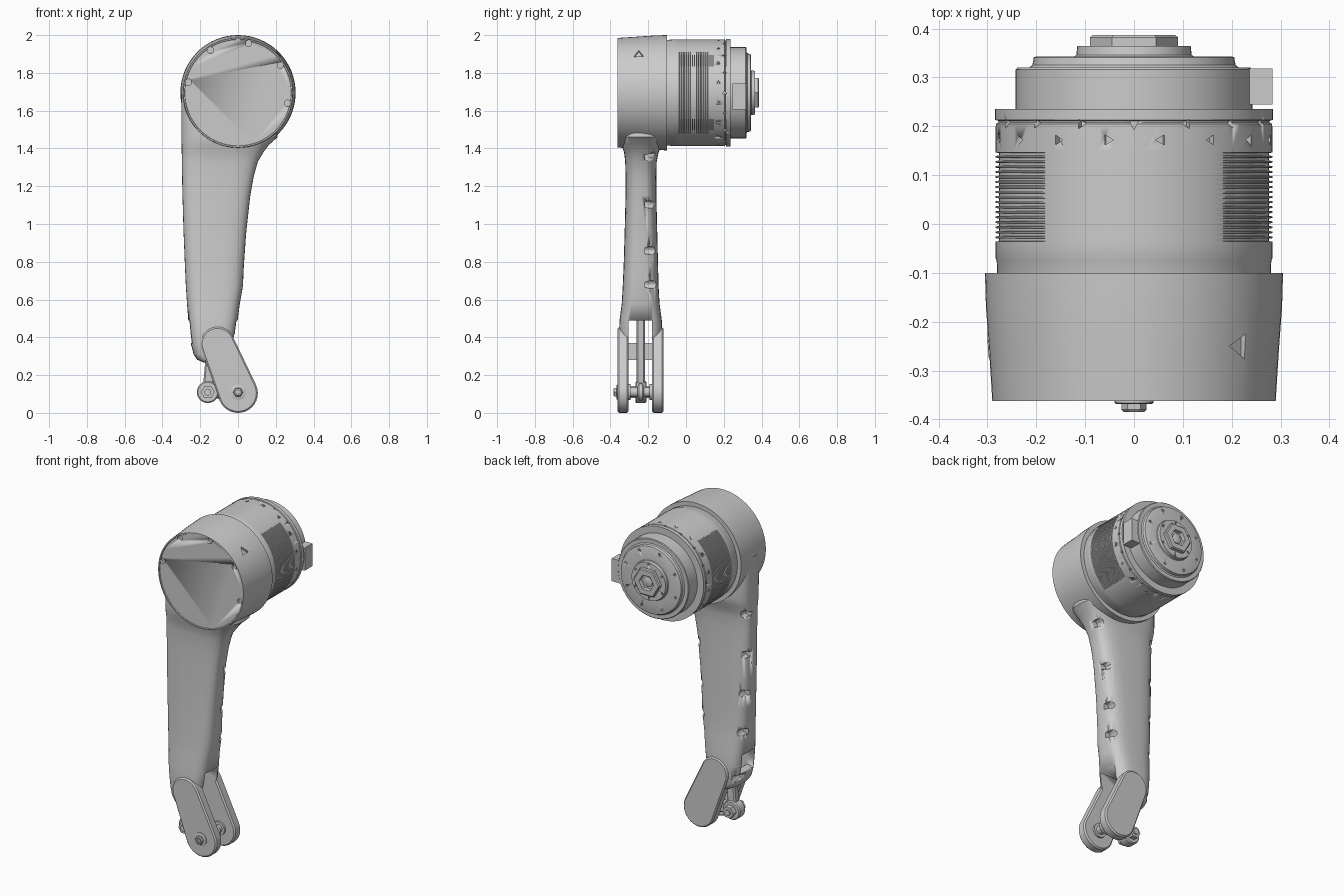
import bpy, bmesh, math
from mathutils import Vector, Matrix

if "Cube" in bpy.data.objects:
    bpy.data.objects.remove(bpy.data.objects["Cube"])

CZ = 1.695  # height of the drum axis


def finish(name, bm, angle=30):
    bmesh.ops.recalc_face_normals(bm, faces=bm.faces)
    me = bpy.data.meshes.new(name)
    bm.to_mesh(me)
    bm.free()
    ob = bpy.data.objects.new(name, me)
    bpy.context.collection.objects.link(ob)
    bpy.ops.object.select_all(action='DESELECT')
    ob.select_set(True)
    bpy.context.view_layer.objects.active = ob
    bpy.ops.object.shade_smooth_by_angle(angle=math.radians(angle))
    return ob


def skin(name, rings, angle=30):
    """Join equal-length rings of points and cap both ends."""
    bm = bmesh.new()
    vs = [[bm.verts.new(p) for p in ring] for ring in rings]
    n = len(vs[0])
    for a, b in zip(vs, vs[1:]):
        for i in range(n):
            j = (i + 1) % n
            bm.faces.new((a[i], a[j], b[j], b[i]))
    bm.faces.new(vs[0])
    bm.faces.new(vs[-1])
    return finish(name, bm, angle)


def lathe(name, profile, cx=0, cz=CZ, segs=48, turn=0):
    """Revolve (radius, y) about a y-parallel axis; a third value is a flank groove depth."""
    rings = []
    for r, y, *g in profile:
        ring = []
        for i in range(segs):
            t = turn + math.tau * i / segs
            rr = r - (g[0] if g and abs(math.cos(t)) > 0.67 else 0)
            ring.append((cx + rr * math.cos(t), y, cz + rr * math.sin(t)))
        rings.append(ring)
    return skin(name, rings)


def capsule(name, p0, r0, p1, r1, y0, y1, bevel=0.008):
    a = math.atan2(p1[1] - p0[1], p1[0] - p0[0])
    out = []
    for (x, z), r, s in ((p1, r1, -0.5), (p0, r0, 0.5)):
        for i in range(17):
            t = a + math.pi * (s + i / 16)
            out.append((x, z, r, t))

    def ring(y, inset):
        return [(x + (r - inset) * math.cos(t), y, z + (r - inset) * math.sin(t)) for x, z, r, t in out]
    return skin(name, [ring(y0, bevel), ring(y0 + bevel, 0), ring(y1 - bevel, 0), ring(y1, bevel)])


def box(name, lo, hi):
    bm = bmesh.new()
    lo, hi = Vector(lo), Vector(hi)
    bmesh.ops.create_cube(bm, size=1, matrix=Matrix.Translation((lo + hi) / 2) @ Matrix.Diagonal((*(hi - lo), 1)))
    return finish(name, bm)


def cut(ob, cutter):
    cutter.hide_render = True
    m = ob.modifiers.new('cut', 'BOOLEAN')
    m.operation, m.solver, m.object = 'DIFFERENCE', 'EXACT', cutter
    bpy.ops.object.select_all(action='DESELECT')
    ob.select_set(True)
    bpy.context.view_layer.objects.active = ob
    bpy.ops.object.modifier_move_to_index(modifier='cut', index=0)
    bpy.ops.object.modifier_apply(modifier='cut')
    bpy.data.objects.remove(cutter)


def drill(ob, holes):
    """Cut holes given as (centre, direction, radius, depth, sides)."""
    bm = bmesh.new()
    for loc, d, r, depth, n in holes:
        mat = Matrix.Translation(loc) @ Vector(d).to_track_quat('Z', 'Y').to_matrix().to_4x4()
        bmesh.ops.create_cone(bm, cap_ends=True, segments=n, radius1=r, radius2=r, depth=depth, matrix=mat)
    cut(ob, finish('drill', bm))


def polar(deg, r, y):
    t = math.radians(deg)
    return (r * math.cos(t), y, CZ + r * math.sin(t))


def radial(deg):
    t = math.radians(deg)
    return (math.cos(t), 0, math.sin(t))


# Front drum housing with a recessed cover and screw holes
housing = lathe('drum_housing', [(.281, -.357), (.283, -.362), (.29, -.362), (.297, -.25), (.303, -.17),
                                 (.305, -.10), (.283, -.10)], segs=64)
drill(housing, [(polar(168 - 45 * i, .268, -.36), (0, 1, 0), .017, .04, 12) for i in range(5)]
      + [(polar(a, .30, -.25), radial(a), .03, .03, 3) for a in (43,)])

# Motor body with cooling grooves on both flanks
prof = [(.279, -.12), (.281, -.075), (.283, -.07), (.283, -.036)]
for i in range(18):
    y = -.035 + i * .0103
    prof += [(.283, y, .007), (.283, y + .005, .007), (.283, y + .006), (.283, y + .0095)]
prof += [(.283, .205), (.277, .208), (.277, .211), (.284, .213), (.284, .235), (.23, .235)]
motor = lathe('motor_body', prof, segs=72)
drill(motor, [(polar(22.5 * i + 11, .283, .172), radial(22.5 * i + 11), .012, .03, 3) for i in range(16)]
      + [(polar(22.5 * i, .282, .205), radial(22.5 * i), .011, .03, 3) for i in range(16)])

# Stepped rear end cap
cap = lathe('rear_cap', [(.23, .225), (.242, .235), (.242, .316), (.238, .32), (.215, .32), (.208, .325),
                         (.205, .341), (.20, .343), (.122, .343), (.118, .346), (.116, .364), (.05, .364),
                         (.05, .32)])
drill(cap, [(polar(60 * i + 30, .104, .365), (0, 1, 0), .007, .02, 8) for i in range(6)]
      + [(polar(45 * i + 20, .18, .345), (0, 1, 0), .008, .02, 8) for i in range(8)])
lathe('rear_hex_nut', [(.055, .35), (.09, .362), (.09, .382), (.084, .387), (.05, .387), (.048, .365)], segs=6)
lathe('rear_shaft', [(.03, .34), (.03, .372), (.022, .376)], segs=16)
box('cable_connector', (.19, .245, 1.605), (.283, .318, 1.745))

# Curved arm: height, left x, right x, front y, back y
sections = [(1.70, -.30, .20, -.35, -.115), (1.55, -.30, .20, -.35, -.115), (1.46, -.30, .21, -.348, -.115),
            (1.42, -.299, .165, -.342, -.125), (1.38, -.298, .135, -.328, -.145), (1.33, -.297, .105, -.322, -.155),
            (1.25, -.296, .083, -.32, -.157), (1.15, -.294, .065, -.32, -.157), (.95, -.288, .043, -.325, -.152),
            (.78, -.281, .031, -.33, -.148), (.67, -.276, .026, -.335, -.145), (.58, -.27, .01, -.34, -.14),
            (.49, -.263, -.002, -.352, -.128), (.42, -.256, -.012, -.354, -.126), (.36, -.248, -.03, -.354, -.126),
            (.31, -.235, -.05, -.352, -.128), (.28, -.215, -.06, -.348, -.132), (.268, -.19, -.07, -.34, -.14)]
rings = []
for z, xl, xr, y0, y1 in sections:
    ring = []
    for i in range(40):
        t = math.tau * i / 40
        c, s = math.cos(t), math.sin(t)
        ring.append(((xl + xr) / 2 + (xr - xl) / 2 * math.copysign(abs(c) ** .62, c), (y0 + y1) / 2
                     + (y1 - y0) / 2 * math.copysign(abs(s) ** .62, s), z))
    rings.append(ring)
arm = skin('arm', rings, 35)

# Fork slot, leaving a bridge on the left edge
for lo, hi in (((-.4, -.305, .1), (.2, -.18, .28)), ((-.2, -.305, .25), (.2, -.18, .40)),
               ((-.4, -.305, .37), (.2, -.18, .49))):
    cut(arm, box('slot', lo, hi))

# Screw pockets down both edges, opened from the back
drill(arm, [((x, -.165, z), (0, 1, 0), .022, .105, 12) for x, z in
            ((.105, 1.36), (.043, 1.105), (.022, .86), (.01, .68),
             (-.276, 1.36), (-.275, 1.11), (-.267, .87), (-.258, .63), (-.232, .345))])

# Fork cheeks
for name, y0, y1 in (('front_fork_plate', -.362, -.305), ('back_fork_plate', -.18, -.12)):
    capsule(name, (0, .105), .105, (-.108, .365), .09, y0, y1)

# Pivot bolt across the fork
lathe('pivot_pin', [(.026, -.35), (.026, -.14)], 0, .11, 20)
lathe('pivot_washer', [(.04, -.35), (.04, -.366), (.036, -.368)], 0, .11, 24)
lathe('pivot_bolt_head', [(.026, -.36), (.026, -.38), (.021, -.385), (.012, -.385), (.012, -.375)], 0, .11, 6)
for y in (-.305, -.192):
    lathe('pivot_spacer', [(.042, y), (.042, y + .012)], 0, .11, 20)

# Inner push rod with its eye and bolt
capsule('push_rod', (-.16, .11), .028, (-.125, .50), .028, -.262, -.216)
lathe('rod_eye', [(.052, -.268), (.058, -.262), (.058, -.216), (.052, -.21)], -.16, .11, 24)
lathe('rod_bolt', [(.018, -.31), (.018, -.17)], -.16, .11, 16)
for y in (-.30, -.21):
    lathe('rod_nut', [(.036, y), (.036, y + .032)], -.16, .11, 6)
capsule('drive_link', (-.16, .11), .03, (0, .11), .045, -.256, -.222)
